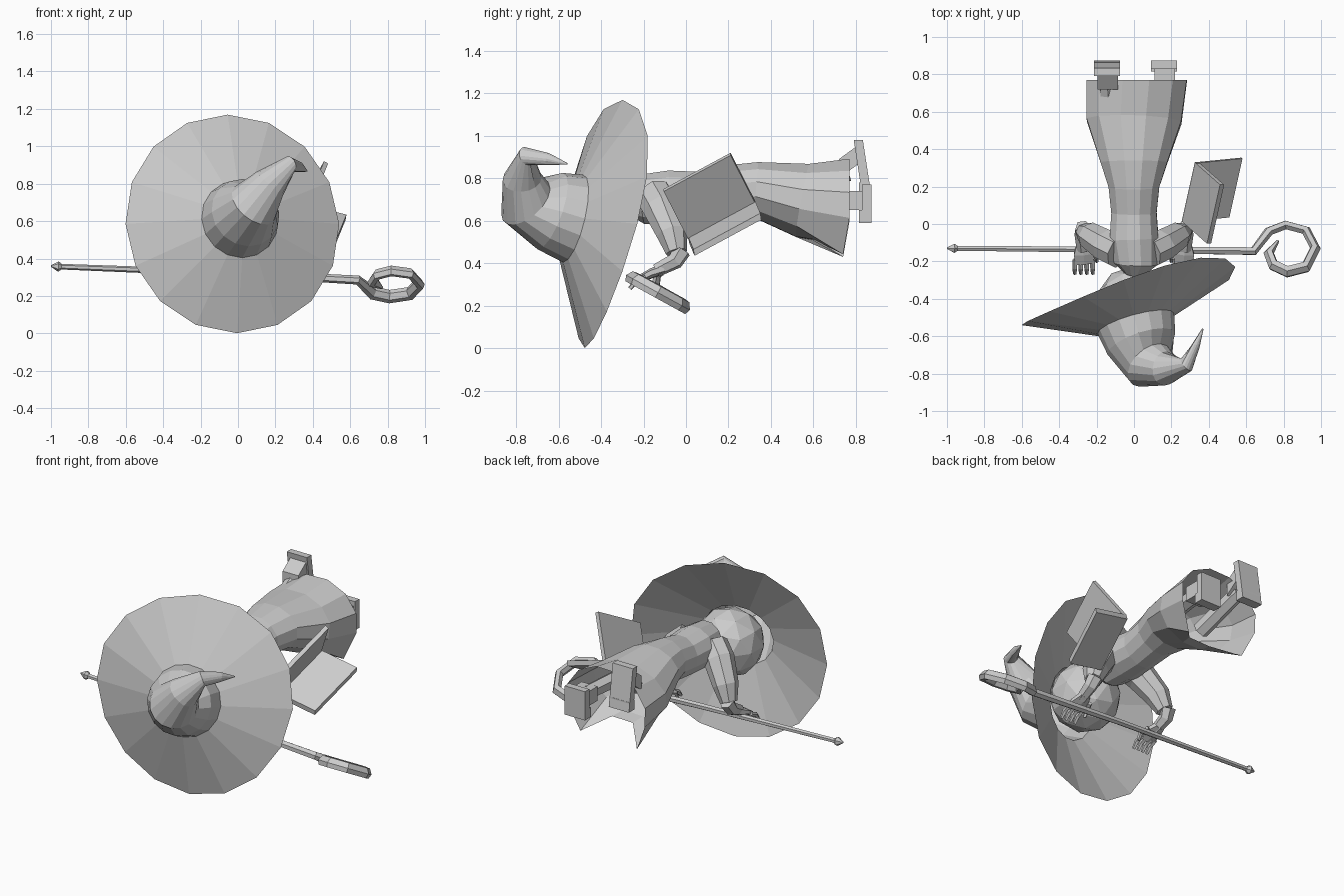
import bpy, bmesh, math
from mathutils import Vector

cube = bpy.data.objects.get("Cube")
if cube:
    bpy.data.objects.remove(cube, do_unlink=True)

# One grey clay material
grey = bpy.data.materials.new("plain_grey")
grey.use_nodes = True
COLOUR = (0.6, 0.6, 0.6, 1)
grey.diffuse_color = COLOUR
grey.node_tree.nodes["Principled BSDF"].inputs["Base Color"].default_value = COLOUR


def finish(name, bm):
    bmesh.ops.recalc_face_normals(bm, faces=bm.faces)
    mesh = bpy.data.meshes.new(name)
    bm.to_mesh(mesh)
    bm.free()
    mesh.materials.append(grey)
    obj = bpy.data.objects.new(name, mesh)
    bpy.context.collection.objects.link(obj)
    return obj


def loft(name, path, sides=6, cap_start=True, cap_end=True, phase=0.5, edit=None):
    """Rings along a path; each entry is x, y, z, radius and an optional second radius."""
    bm = bmesh.new()
    pts = [Vector(p[:3]) for p in path]
    dirs = [(b - a).normalized() for a, b in zip(pts, pts[1:])]
    rings, quat, old = [], None, None
    for k, p in enumerate(path):
        t = (dirs[max(k - 1, 0)] + dirs[min(k, len(dirs) - 1)]).normalized()
        quat = old.rotation_difference(t) @ quat if old else t.to_track_quat('Z', 'Y')
        old = t
        ring = []
        for i in range(sides):
            a = (i + phase) * math.tau / sides
            ring.append(bm.verts.new(pts[k] + quat @ Vector((p[3] * math.cos(a), p[-1] * math.sin(a), 0))))
        rings.append(ring)
    for lo, hi in zip(rings, rings[1:]):
        for i in range(sides):
            j = (i + 1) % sides
            bm.faces.new((lo[i], lo[j], hi[j], hi[i]))
    if cap_start:
        bm.faces.new(rings[0][::-1])
    if cap_end:
        bm.faces.new(rings[-1])
    if edit:
        edit(bm)
    return finish(name, bm)


def slab(name, corner, u, v, w):
    """Box spanned by three edge vectors from a corner."""
    bm = bmesh.new()
    bmesh.ops.create_cube(bm, size=1)
    c, u, v, w = map(Vector, (corner, u, v, w))
    for vert in bm.verts:
        s = vert.co + Vector((0.5, 0.5, 0.5))
        vert.co = c + u * s.x + v * s.y + w * s.z
    return finish(name, bm)


# Pointed hat: wide, slightly twisted brim running into a bent crown
def warp_brim(bm):
    middle = Vector((-0.03, -0.385, 0.585))
    for v in bm.verts:
        if (v.co - middle).length > 0.55:
            v.co.y += 0.2 * v.co.x * (v.co.z - middle.z)


loft("hat", [(-0.03, -0.385, 0.585, 0.592), (0.01, -0.532, 0.61, 0.212),
             (0.04, -0.64, 0.645, 0.19), (0.085, -0.755, 0.69, 0.14),
             (0.17, -0.775, 0.80, 0.095), (0.28, -0.77, 0.905, 0.045),
             (0.325, -0.67, 0.89, 0.028), (0.368, -0.56, 0.868, 0.004)],
     16, False, True, 0, warp_brim)

# Head under the hat
bm = bmesh.new()
bmesh.ops.create_icosphere(bm, subdivisions=2, radius=0.205)
bmesh.ops.translate(bm, verts=bm.verts, vec=(0, -0.43, 0.61))
finish("head", bm)


# Robe, open at the hem, with a notch underneath between two hanging corners
def shape_hem(bm):
    for v in bm.verts:
        if v.co.y > 0.68:
            v.co.y = 0.77
            if v.co.z < 0.55:
                if abs(v.co.x - 0.01) < 0.12:
                    v.co += Vector((0, -0.17, 0.07))
                else:
                    v.co += Vector((0, -0.03, -0.065))


loft("robe", [(0, -0.27, 0.69, 0.05, 0.07), (0.01, -0.21, 0.70, 0.12, 0.12),
              (0, -0.08, 0.71, 0.135, 0.13), (0, 0.06, 0.71, 0.125, 0.125),
              (0, 0.2, 0.735, 0.14, 0.13), (0, 0.33, 0.745, 0.185, 0.135),
              (0, 0.55, 0.695, 0.262, 0.18), (0.015, 0.76, 0.665, 0.278, 0.235)],
     12, True, False, 0.5, shape_hem)

# Arms and hands, mirrored
for s, side in ((-1, "right"), (1, "left")):
    loft(side + "_sleeve", [(s * 0.08, -0.15, 0.72, 0.09), (s * 0.15, -0.115, 0.66, 0.09),
                            (s * 0.23, -0.065, 0.54, 0.075), (s * 0.265, -0.045, 0.45, 0.05)], 8)
    loft(side + "_forearm", [(s * 0.27, -0.02, 0.46, 0.045), (s * 0.28, -0.05, 0.41, 0.04),
                             (s * 0.275, -0.14, 0.365, 0.032)], 6)
    loft(side + "_palm", [(s * 0.275, -0.10, 0.375, 0.035, 0.025),
                          (s * 0.27, -0.16, 0.355, 0.06, 0.022),
                          (s * 0.265, -0.21, 0.33, 0.055, 0.018)], 6)
    for f in range(4):
        x = s * (0.22 + 0.032 * f)
        loft(f"{side}_finger_{f + 1}", [(x, -0.19, 0.335, 0.014), (x, -0.235, 0.315, 0.014),
                                        (x, -0.265, 0.28, 0.01)], 5)
    loft(side + "_thumb", [(s * 0.22, -0.13, 0.355, 0.016), (s * 0.2, -0.18, 0.335, 0.014),
                           (s * 0.2, -0.2, 0.3, 0.01)], 5)

# Legs and boots: thin upright soles, one foot higher than the other
for side, x, z, lean, tall in (("right", -0.145, 0.72, 0.04, 0.26), ("left", 0.16, 0.59, 0.0, 0.18)):
    loft(side + "_leg", [(x * 0.8, 0.45, 0.70, 0.05), (x, 0.76, z + 0.11, 0.045)], 6)
    slab(side + "_boot_sole", (x - 0.07, 0.83, z), (0.14, 0, 0), (0, 0.043, 0), (0, -lean, tall))
    slab(side + "_boot_toe", (x - 0.07, 0.815, z), (0.14, 0, 0), (0, 0.05, 0), (0, 0, 0.06))
    slab(side + "_boot_ankle", (x - 0.05, 0.72, z + 0.06 + lean * 0.5), (0.11, 0, 0),
         (0, 0.11, lean * 2), (0, 0, 0.09))

# Staff with a spiral crook and a pointed end
curl = [(0.72, -0.04), (0.81, -0.005), (0.92, -0.035), (0.97, -0.13), (0.92, -0.23),
        (0.82, -0.255), (0.745, -0.22), (0.72, -0.155), (0.77, -0.09)]
shaft = [(-0.96, -0.13, 0.357, 0.015), (0.0, -0.138, 0.32, 0.019), (0.64, -0.145, 0.285, 0.025)]
loft("staff", shaft + [(x, y, 0.265 - 0.55 * (y + 0.13)) + ((0.026, 0.036) if k < 8 else (0.008,))
                       for k, (x, y) in enumerate(curl)], 6)
loft("staff_point", [(-0.94, -0.13, 0.356, 0.012), (-0.96, -0.13, 0.357, 0.028),
                     (-1.0, -0.13, 0.36, 0.004)], 6)

# Open book: two covers meeting at the spine
spine, along = Vector((0.26, 0.01, 0.525)), Vector((0.07, 0.315, 0.17))
slab("book_upper_cover", spine, along, (0.13, -0.115, 0.225), (0.022, 0, -0.012))
slab("book_lower_cover", spine, along, (0.25, 0.025, -0.06), (-0.005, 0.005, -0.03))
